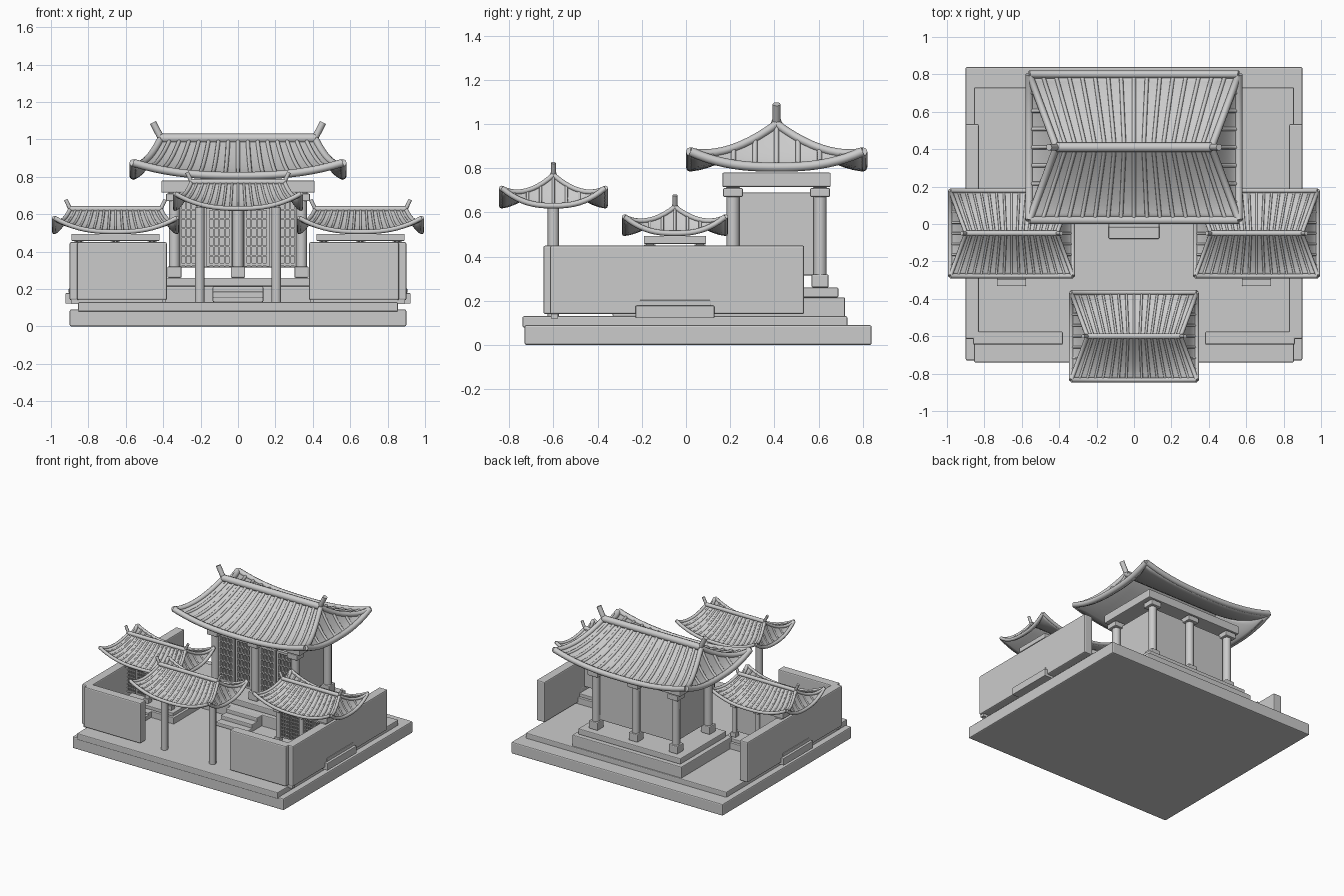
import bpy
import bmesh
from math import pi
from mathutils import Vector

cube = bpy.data.objects.get("Cube")
if cube:
    bpy.data.objects.remove(cube, do_unlink=True)

stone = bpy.data.materials.new("pale grey stone")
stone.use_nodes = True
GREY = (0.6, 0.6, 0.6, 1)
stone.diffuse_color = GREY
stone.node_tree.nodes["Principled BSDF"].inputs["Base Color"].default_value = GREY


def add_object(name, data):
    ob = bpy.data.objects.new(name, data)
    bpy.context.collection.objects.link(ob)
    data.materials.append(stone)
    return ob


def box(name, x, y, z, bevel=0.005):
    """Box from (low, high) pairs, with softly bevelled edges."""
    bm = bmesh.new()
    bmesh.ops.create_cube(bm, size=1)
    for v in bm.verts:
        v.co = [r[0] if c < 0 else r[1] for c, r in zip(v.co, (x, y, z))]
    if bevel:
        bmesh.ops.bevel(bm, geom=bm.edges[:], offset=bevel, segments=2,
                        profile=0.5, affect='EDGES')
    mesh = bpy.data.meshes.new(name)
    bm.to_mesh(mesh)
    bm.free()
    return add_object(name, mesh)


def tubes(name, paths, radius):
    """One curve object holding a round, capped tube along each path."""
    cu = bpy.data.curves.new(name, 'CURVE')
    cu.dimensions = '3D'
    cu.bevel_depth = radius
    cu.bevel_resolution = 2
    cu.use_fill_caps = True
    for path in paths:
        sp = cu.splines.new('POLY')
        sp.points.add(len(path) - 1)
        for pt, co in zip(sp.points, path):
            pt.co = (*co, 1)
        sp.use_smooth = True
    return add_object(name, cu)


def span(n):
    return [i / n for i in range(n + 1)]


def roof(name, cx, cy, k, ridge_z, drop, lift):
    """Curved hip roof with upswept corners, tile ribs, ridge and horns."""
    rx, ex, hy = 0.415 * k, 0.56 * k, 0.39 * k

    def height(s, t):
        return ridge_z - drop * (1 - (1 - t) ** 1.5) + lift * abs(s) ** 2.5 * t * t

    def slope(s, t, side):
        return Vector((cx + s * (rx + (ex - rx) * t), cy + side * hy * t, height(s, t)))

    def end(s, t, side):
        return Vector((cx + side * (rx + (ex - rx) * t), cy + s * hy * t, height(s, t)))

    # roof shell
    bm = bmesh.new()
    n, m = 16, 10
    for surf in (slope, end):
        for side in (-1, 1):
            grid = [[bm.verts.new(surf(2 * a - 1, t, side)) for a in span(n)] for t in span(m)]
            for r0, r1 in zip(grid, grid[1:]):
                for i in range(n):
                    bm.faces.new((r0[i], r0[i + 1], r1[i + 1], r1[i]))
    bmesh.ops.remove_doubles(bm, verts=bm.verts, dist=0.0002)
    bmesh.ops.recalc_face_normals(bm, faces=bm.faces)
    if sum(f.normal.z for f in bm.faces) < 0:
        bmesh.ops.reverse_faces(bm, faces=bm.faces)
    for f in bm.faces:
        f.smooth = True
    mesh = bpy.data.meshes.new(name)
    bm.to_mesh(mesh)
    bm.free()
    mesh.set_sharp_from_angle(angle=pi / 6)
    shell = add_object(name + "_roof", mesh)
    solid = shell.modifiers.new("thickness", 'SOLIDIFY')
    solid.thickness = 0.02 * k
    solid.offset = -1

    # tile ribs: fanned on the long slopes, parallel on the ends
    ribs, hips, eaves = [], [], []
    for side in (-1, 1):
        for i in range(1, 16):
            s = i / 8 - 1
            ribs.append([slope(s, t, side) for t in span(m)])
        for i in range(-3, 4):
            u = i / 4
            t0 = max(abs(u), 0.02)
            ts = [t0 + (1 - t0) * a for a in span(m)]
            ribs.append([end(u / t, t, side) for t in ts])
        for s in (-1, 1):
            hips.append([slope(s, t * 1.03, side) if t < 0.97 else slope(s, 1, side)
                         for t in span(m)])
        eaves.append([slope(2 * a - 1, 1, side) for a in span(20)])
        eaves.append([end(2 * a - 1, 1, side) for a in span(20)])
    tubes(name + "_tile_ribs", ribs, 0.011 * k)
    tubes(name + "_hip_ridges", hips, 0.019 * k)
    tubes(name + "_eave_rails", eaves, 0.021 * k)

    # top ridge and leaning horns
    z = ridge_z + 0.005 * k
    tubes(name + "_ridge", [[(cx - rx, cy, z), (cx + rx, cy, z)]], 0.026 * k)
    tubes(name + "_ridge_horns",
          [[(cx + d * (rx - 0.01 * k), cy, z - 0.01), (cx + d * (rx + 0.04 * k), cy, z + 0.085 * k)]
           for d in (-1, 1)], 0.018 * k)


FLOOR = 0.13


def hall(name, cx, cy, k, zk):
    """Pillared hall on a stepped plinth, scaled by k across and zk upwards."""
    def part(label, x, y, z, bevel=0.006):
        return box(f"{name}_{label}", [cx + k * v for v in x], [cy + k * v for v in y],
                   [FLOOR + zk * v for v in z], bevel * k)

    part("plinth_lower", (-0.465, 0.465), (-0.31, 0.31), (-0.015, 0.085))
    part("plinth_upper", (-0.435, 0.435), (-0.28, 0.28), (0.085, 0.13))
    for i in range(3):
        part(f"step_{i + 1}", (-0.135, 0.135), (-0.49 + 0.06 * i, -0.3), (0, 0.028 * (i + 1)))

    # body and roof beam
    part("body", (-0.32, 0.32), (-0.175, 0.175), (0.185, 0.56))
    part("beam", (-0.41, 0.41), (-0.245, 0.245), (0.585, 0.65))

    # columns with footings and brackets
    posts = []
    for x in (-0.34, 0, 0.34):
        for y in (-0.197, 0.197):
            posts.append([(cx + k * x, cy + k * y, FLOOR + zk * z) for z in (0.13, 0.6)])
            for label, r, z in (("footing", 0.038, (0.13, 0.19)), ("bracket", 0.045, (0.54, 0.58)),
                                ("cap", 0.032, (0.58, 0.62))):
                part(label, (x - r, x + r), (y - r, y + r), z)
    tubes(name + "_columns", posts, 0.03 * k)

    # lattice door leaves across the front
    y = (-0.2, -0.175)
    for x in (-0.25, -0.1, 0.1, 0.25):
        for i in range(5):
            c, w = x + (i - 2) * 0.03, 0.008 if i in (0, 4) else 0.004
            part("lattice_upright", (c - w, c + w), y, (0.19, 0.55), 0)
        for i in range(8):
            c, w = 0.2 + i * 0.049, 0.008 if i in (0, 7) else 0.004
            part("lattice_bar", (x - 0.065, x + 0.065), y, (c - w, c + w), 0)


# ground slabs
box("base_slab", (-0.9, 0.9), (-0.73, 0.84), (0, 0.09), 0.008)
box("court_slab", (-0.855, 0.855), (-0.74, 0.73), (0.08, FLOOR), 0.006)

# courtyard walls
for d, side in ((-1, "right"), (1, "left")):
    box(side + "_wall", sorted((d * 0.9, d * 0.83)), (-0.615, 0.535), (0.14, 0.45), 0.008)
    box(side + "_front_wall", sorted((d * 0.86, d * 0.38)), (-0.645, -0.575), (0.14, 0.45), 0.008)
    box(side + "_wall_foot", sorted((d * 0.89, d * 0.4)), (-0.61, -0.58), (0.12, 0.15), 0)

# main hall and the two side pavilions
hall("main_hall", 0, 0.41, 1, 1)
roof("main_hall", 0, 0.41, 1, 1.0, 0.195, 0.07)
for d, side in ((-1, "right"), (1, "left")):
    hall(side + "_pavilion", d * 0.655, -0.05, 0.575, 0.56)
    roof(side + "_pavilion", d * 0.655, -0.05, 0.585, 0.625, 0.12, 0.075)

# entrance gate
roof("gate", 0, -0.6, 0.6, 0.77, 0.14, 0.08)
tubes("gate_posts", [[(x, -0.6, FLOOR), (x, -0.6, 0.635)] for x in (-0.205, 0.205)], 0.026)
